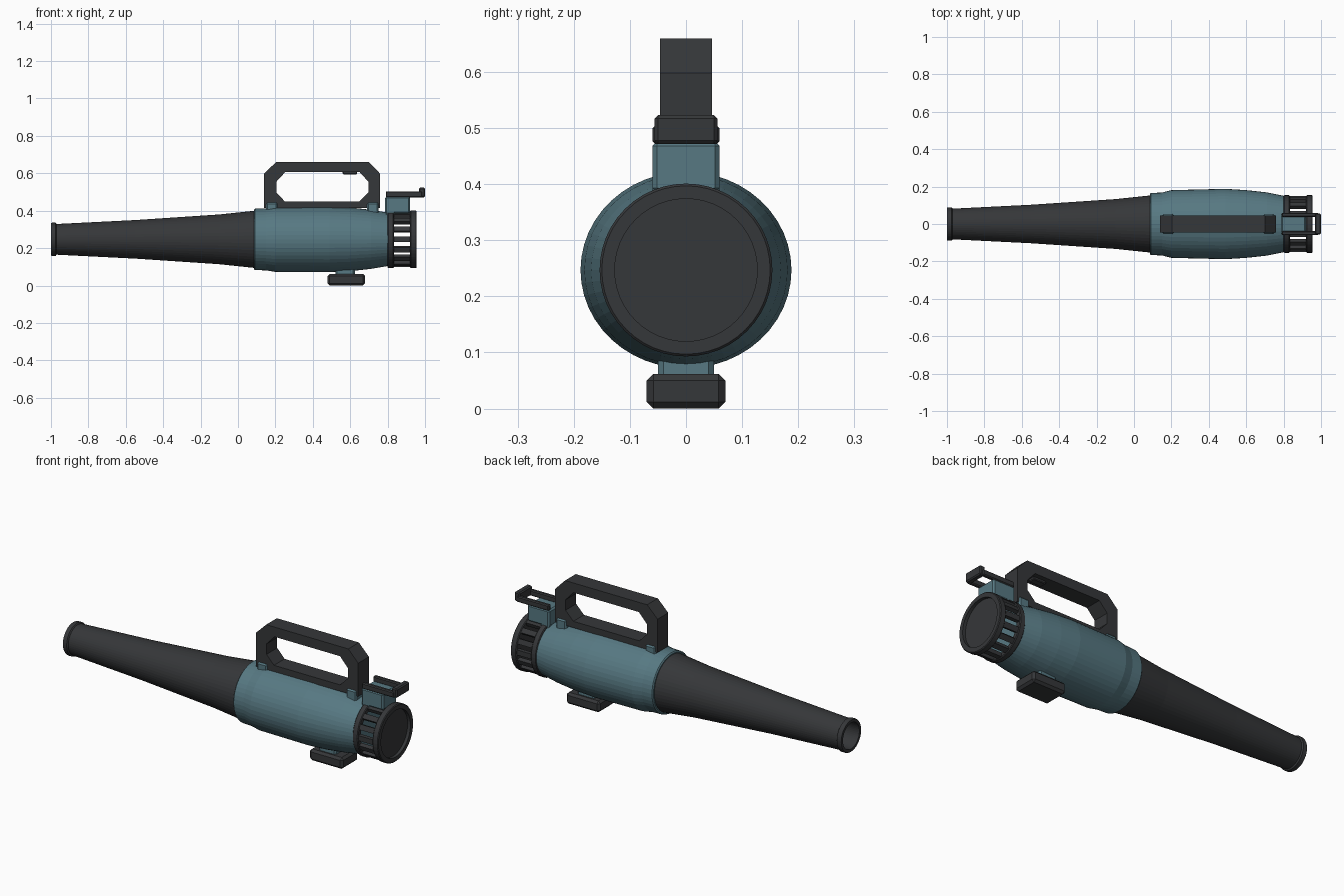
import bpy, bmesh, math
from mathutils import Vector

if "Cube" in bpy.data.objects:
    bpy.data.objects.remove(bpy.data.objects["Cube"])

CZ = 0.247   # height of the blower axis
SEG = 48


def material(name, rgb):
    m = bpy.data.materials.new(name)
    m.diffuse_color = (*rgb, 1)
    m.use_nodes = True
    m.node_tree.nodes["Principled BSDF"].inputs["Base Color"].default_value = m.diffuse_color
    return m


TEAL = material("teal_plastic", (0.095, 0.19, 0.225))
DARK = material("dark_plastic", (0.036, 0.038, 0.041))


def finish(name, bm, mat):
    bmesh.ops.recalc_face_normals(bm, faces=bm.faces)
    me = bpy.data.meshes.new(name)
    bm.to_mesh(me)
    bm.free()
    ob = bpy.data.objects.new(name, me)
    bpy.context.collection.objects.link(ob)
    me.materials.append(mat)
    return ob


def revolve(name, profile, mat, closed=False):
    """Sweep (x, radius_y, radius_z) stations around the x axis."""
    bm = bmesh.new()
    rings = []
    for x, ry, rz in profile:
        rings.append([bm.verts.new((x, ry * math.cos(2 * math.pi * i / SEG),
                                    CZ + rz * math.sin(2 * math.pi * i / SEG)))
                      for i in range(SEG)])
    pairs = list(zip(rings, rings[1:]))
    if closed:
        pairs.append((rings[-1], rings[0]))
    for a, b in pairs:
        for i in range(SEG):
            j = (i + 1) % SEG
            bm.faces.new((a[i], a[j], b[j], b[i]))
    if not closed:
        bm.faces.new(rings[0])
        bm.faces.new(rings[-1])
    return finish(name, bm, mat)


def circ(points):
    return [(x, r, r) for x, r in points]


def box(name, lo, hi, mat, bevel=0.0):
    bm = bmesh.new()
    bmesh.ops.create_cube(bm, size=1)
    lo, hi = Vector(lo), Vector(hi)
    for v in bm.verts:
        v.co = (lo + hi) / 2 + v.co * (hi - lo)
    if bevel:
        bmesh.ops.bevel(bm, geom=bm.edges[:], offset=bevel, segments=1,
                        affect='EDGES')
    return finish(name, bm, mat)


# Tapered nozzle tube with a lip at the mouth
revolve("nozzle", circ([
    (-1.0, 0.086), (-0.995, 0.089), (-0.975, 0.089), (-0.97, 0.082),
    (-0.55, 0.103), (-0.1, 0.133), (0.1, 0.154), (0.1, 0.142),
    (-0.1, 0.121), (-0.55, 0.091), (-0.97, 0.071), (-1.0, 0.071)]),
    DARK, closed=True)

# Motor housing, slightly wider than tall
revolve("motor_housing", [
    (0.085, 0.16, 0.158), (0.09, 0.166, 0.164), (0.15, 0.168, 0.166),
    (0.20, 0.181, 0.174), (0.49, 0.188, 0.175), (0.60, 0.181, 0.170),
    (0.71, 0.169, 0.158), (0.805, 0.150, 0.142)], TEAL)

# Rear air intake: front collar, slats, end ring with recessed cap
revolve("intake_collar", circ([(0.80, 0.150), (0.804, 0.154), (0.829, 0.154),
                               (0.833, 0.150), (0.833, 0.128), (0.80, 0.128)]),
        DARK, closed=True)
revolve("intake_end_ring", circ([(0.92, 0.150), (0.924, 0.154), (0.951, 0.154),
                                 (0.955, 0.150), (0.955, 0.127), (0.92, 0.127)]),
        DARK, closed=True)
revolve("intake_end_cap", circ([(0.922, 0.129), (0.938, 0.129)]), DARK)
COUNT = 16
for k in range(COUNT):
    slat = box(f"intake_slat_{k + 1}", (0.825, -0.014, 0.127), (0.928, 0.014, 0.149), DARK)
    slat.location = (0, 0, CZ)
    slat.rotation_euler.x = 2 * math.pi * k / COUNT

# Carry handle: chamfered frame with an octagonal grip opening
outer = [(0.14, 0.415), (0.14, 0.50), (0.14, 0.598), (0.203, 0.66),
         (0.70, 0.66), (0.76, 0.598), (0.76, 0.50), (0.76, 0.415)]
inner = [(0.25, 0.45), (0.205, 0.498), (0.205, 0.555), (0.253, 0.607),
         (0.65, 0.607), (0.697, 0.555), (0.697, 0.498), (0.65, 0.45)]
bm = bmesh.new()
loops = [[bm.verts.new((x, y, z)) for x, z in pts]
         for y in (-0.046, 0.046) for pts in (outer, inner)]
for a, b in ((0, 1), (2, 3), (0, 2), (1, 3)):
    for i in range(8):
        j = (i + 1) % 8
        bm.faces.new((loops[a][i], loops[a][j], loops[b][j], loops[b][i]))
finish("carry_handle", bm, DARK)
box("trigger", (0.56, -0.02, 0.594), (0.637, 0.02, 0.612), DARK, 0.004)
for side, x in (("front", 0.15), ("rear", 0.69)):
    box(f"handle_mount_{side}", (x, -0.053, 0.37), (x + 0.062, 0.053, 0.445), TEAL, 0.008)

# Rear bracket block with a forked loop and raised end bar
box("bracket_base", (0.79, -0.06, 0.365), (0.84, 0.06, 0.42), TEAL, 0.006)
box("bracket_block", (0.787, -0.06, 0.385), (0.92, 0.06, 0.476), TEAL, 0.008)
for side, y in (("left", -0.049), ("right", 0.049)):
    box(f"bracket_rail_{side}", (0.79, y - 0.011, 0.472), (0.985, y + 0.011, 0.504), DARK, 0.005)
box("bracket_end_bar", (0.968, -0.056, 0.472), (1.0, 0.056, 0.523), DARK, 0.006)

# Bottom support: stem and foot pad
box("foot_stem", (0.52, -0.05, 0.045), (0.625, 0.05, 0.12), TEAL, 0.01)
box("foot_pad", (0.478, -0.07, 0.0), (0.68, 0.07, 0.062), DARK, 0.012)
